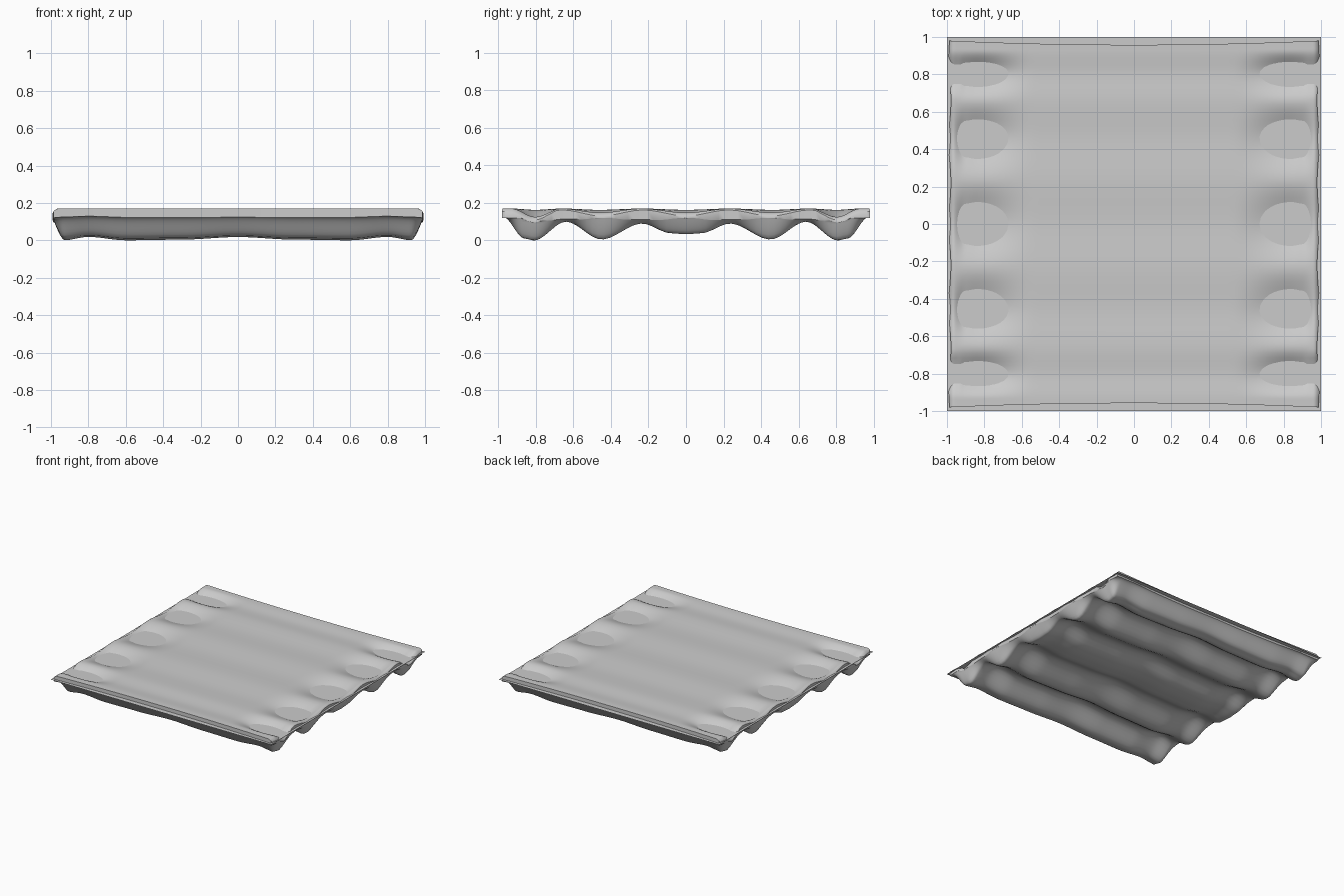
import bpy
import bmesh
import math

if "Cube" in bpy.data.objects:
    bpy.data.objects.remove(bpy.data.objects["Cube"], do_unlink=True)

N = 88
SHEET_Z = 0.14

grey = bpy.data.materials.new("plain_grey")
grey.use_nodes = True
colour = (0.6, 0.6, 0.6, 1)
grey.diffuse_color = colour
grey.node_tree.nodes["Principled BSDF"].inputs["Base Color"].default_value = colour

# Profiles from the middle outwards: underside ribs, rib ends, and dips on top
RIBS = [(0, .033), (.08, .038), (.235, .09), (.45, .005), (.64, .1), (.81, 0), (.86, .01), (.975, .125)]
RIB_BUMPS = [(0, .022), (.3, .005), (.6, 0), (.8, .022), (.93, 0), (1, 0)]
DIPS = [(0, 1), (.235, 0), (.46, 1), (.66, 0), (.805, 1), (.93, 0), (1, 0)]
DIP_REACH = [(0, .12), (.53, .12), (.84, 1), (.9, .9), (.97, .35), (1, .3)]


def ease(points, t):
    """Smooth interpolation through the profile points, mirrored about zero."""
    t = abs(t)
    for (a, p), (b, q) in zip(points, points[1:]):
        if t <= b:
            s = (t - a) / (b - a)
            return p + (q - p) * s * s * (3 - 2 * s)
    return points[-1][1]


def top_height(x, y):
    reach = ease(DIP_REACH, x)
    if abs(y) > .7:
        reach = max(reach, .75 * min(1, max(0, (abs(x) - .7) * 10)))
    rounding = .02 * max(0, (abs(x) - .96) / .03) ** 2
    return .17 - .06 * reach * ease(DIPS, y) - min(rounding, .03)


def bottom_height(x, y):
    rib = ease(RIBS, y) + ease(RIB_BUMPS, x) * (1 - abs(y) ** 8)
    taper = min(1, max(0, (abs(x) - .93) / .06))
    z = rib + (.12 - rib) * taper ** 1.4
    return min(z, top_height(x, y) - .012)


def add_skin(bm, height):
    """Add one gridded skin, denser at the edges, with bowed front and back."""
    rows = []
    for j in range(N + 1):
        v = math.sin(math.pi / 2 * (2 * j / N - 1) * .999)
        row = []
        for i in range(N + 1):
            u = math.sin(math.pi / 2 * (2 * i / N - 1) * .999)
            y = v * (.98 - .022 * (1 - u * u) * v * v)
            x = u * (.985 + .006 * math.cos(v * 14))
            row.append(bm.verts.new((x, y, height(x, y))))
        rows.append(row)
    for low, high in zip(rows, rows[1:]):
        for i in range(N):
            bm.faces.new((low[i], low[i + 1], high[i + 1], high[i]))
    # Outline, in order around the panel
    return (rows[0][:-1] + [r[-1] for r in rows[:-1]]
            + rows[-1][:0:-1] + [r[0] for r in rows[:0:-1]])


def finish(name, bm):
    bmesh.ops.recalc_face_normals(bm, faces=bm.faces)
    mesh = bpy.data.meshes.new(name)
    bm.to_mesh(mesh)
    bm.free()
    mesh.materials.append(grey)
    obj = bpy.data.objects.new(name, mesh)
    bpy.context.collection.objects.link(obj)
    bpy.ops.object.select_all(action="DESELECT")
    obj.select_set(True)
    bpy.context.view_layer.objects.active = obj
    bpy.ops.object.shade_smooth_by_angle(angle=math.radians(40))
    return obj


# Corrugated panel: two skins joined around the rim
bm = bmesh.new()
upper = add_skin(bm, top_height)
lower = add_skin(bm, bottom_height)
count = len(upper)
for k in range(count):
    n = (k + 1) % count
    bm.faces.new((upper[k], upper[n], lower[n], lower[k]))
finish("corrugated_panel", bm)

# Flat sheet running through the panel and showing in its dips
bm = bmesh.new()
bmesh.ops.create_grid(bm, x_segments=1, y_segments=1, size=1)
bmesh.ops.translate(bm, vec=(0, 0, SHEET_Z), verts=bm.verts)
finish("flat_sheet", bm)
